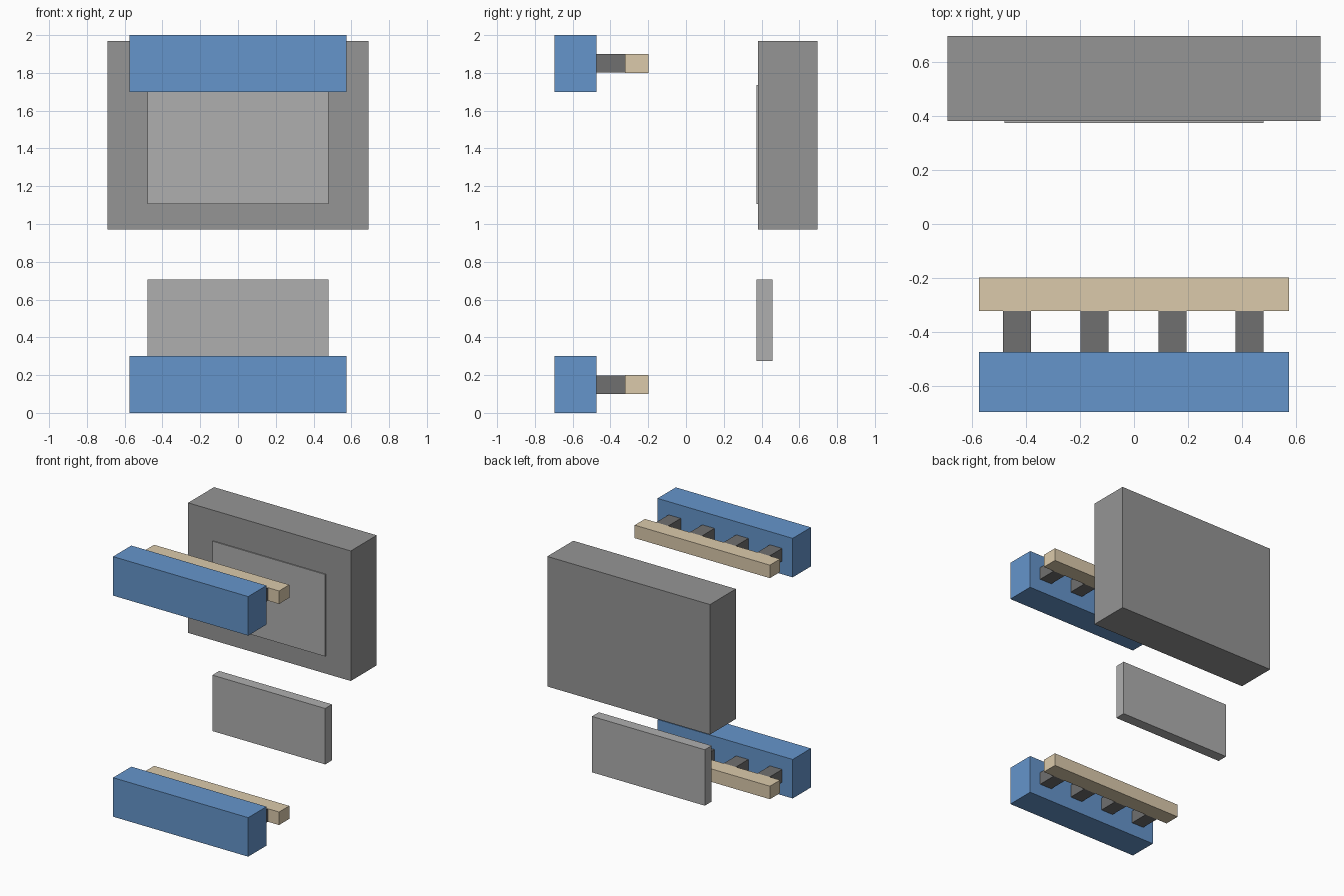
import bpy
import bmesh

if "Cube" in bpy.data.objects:
    bpy.data.objects.remove(bpy.data.objects["Cube"])


def material(name, rgb):
    mat = bpy.data.materials.new(name)
    mat.diffuse_color = (*rgb, 1.0)
    mat.use_nodes = True
    mat.node_tree.nodes["Principled BSDF"].inputs["Base Color"].default_value = mat.diffuse_color
    return mat


def box(name, x, y, z, mat=None):
    """Box spanning the (min, max) ranges on each axis."""
    mesh = bpy.data.meshes.new(name)
    bm = bmesh.new()
    bmesh.ops.create_cube(bm, size=1.0)
    for v in bm.verts:
        for i, (lo, hi) in enumerate((x, y, z)):
            v.co[i] = hi if v.co[i] > 0 else lo
    bm.to_mesh(mesh)
    bm.free()
    obj = bpy.data.objects.new(name, mesh)
    bpy.context.collection.objects.link(obj)
    if mat:
        mesh.materials.append(mat)
    return obj


blue = material("blue", (0.13, 0.30, 0.60))
wood = material("wood", (0.71, 0.59, 0.41))
dark = material("dark_grey", (0.16, 0.16, 0.16))
mid = material("mid_grey", (0.30, 0.30, 0.30))
light = material("light_grey", (0.43, 0.43, 0.43))

# Lower and upper rails: blue beam, wooden batten and four spacers
for level, z in (("lower", 0.0), ("upper", 1.7)):
    box(f"{level}_beam", (-0.575, 0.575), (-0.697, -0.475), (z, z + 0.3), blue)
    box(f"{level}_batten", (-0.575, 0.575), (-0.322, -0.198), (z + 0.1, z + 0.2), wood)
    for i, x in enumerate((-0.433, -0.146, 0.142, 0.429)):
        # Spacer ends are let slightly into the batten
        box(f"{level}_spacer_{i + 1}", (x - 0.052, x + 0.052),
            (-0.475, -0.30), (z + 0.101, z + 0.199), dark)

# Backrest block with its inset front panel
box("back_block", (-0.692, 0.692), (0.382, 0.697), (0.97, 1.97), mid)
box("upper_panel", (-0.48, 0.48), (0.374, 0.457), (1.105, 1.735), light)

# Free-standing panel below the block
box("lower_panel", (-0.48, 0.48), (0.374, 0.457), (0.275, 0.705), light)
